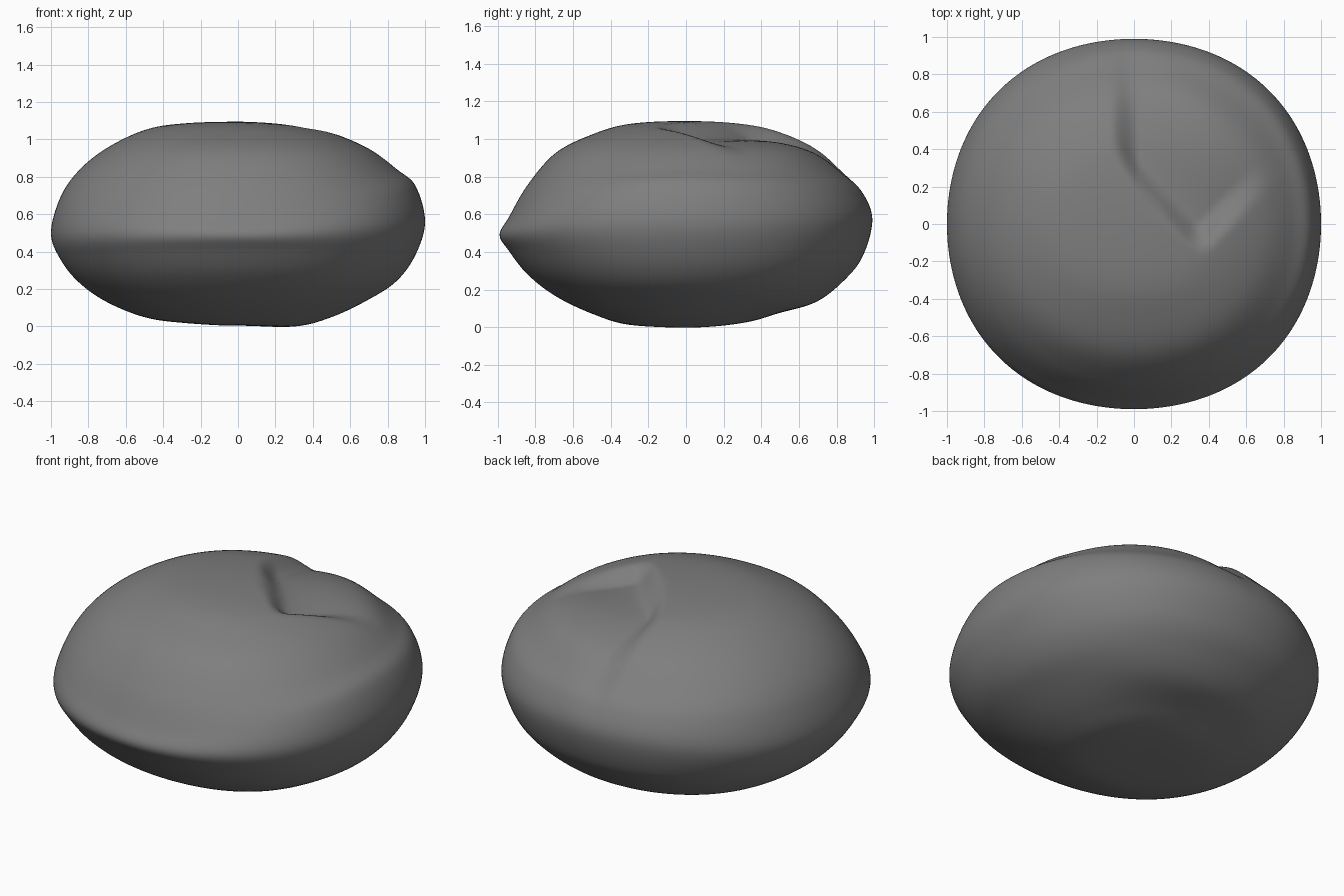
import bpy
import bmesh
import math

default = bpy.data.objects.get("Cube")
if default:
    bpy.data.objects.remove(default, do_unlink=True)

SEGMENTS, STEPS = 192, 8

# Meridian profiles: shared radii, and heights from underside to crown
RADII = [0, .3, .5, .7, .85, .95, 1, .95, .85, .7, .5, .3, 0]
EAST = [.005, 0, .05, .145, .245, .385, .56, .75, .84, .95, 1.035, 1.075, 1.095]
WEST = [.005, .02, .05, .13, .235, .36, .50, .69, .835, .955, 1.05, 1.085, 1.095]
NORTH = [.005, .022, .075, .135, .25, .38, .57, .715, .82, .95, 1.04, 1.08, 1.095]
SOUTH = [.005, .012, .07, .165, .28, .405, .49, .585, .755, .925, 1.025, 1.08, 1.095]


def smooth_curve(values, t, pole_sign):
    """Catmull-Rom through the values, reflected across both poles."""
    padded = [pole_sign * values[1]] + values + [pole_sign * values[-2]]
    i = min(int(t), len(values) - 2)
    f = t - i
    a, b, c, d = padded[i:i + 4]
    return b + f / 2 * (c - a + f * (2 * a - 5 * b + 4 * c - d
                                     + f * (3 * (b - c) + d - a)))


def ramp(distance, width):
    f = max(0.0, min(1.0, distance / width))
    return f * f * (3 - 2 * f)


def dent(x, y):
    """Shallow chip: steep on the near walls, fading out on the far side."""
    near_left = ramp(.74 * (x - .35) + .67 * (y + .2), .13)
    near_right = ramp(-.73 * (x - .36) + .69 * (y + .2), .16)
    left = ramp(x + .13, .16)
    far = ramp(.78 - .69 * x - .73 * y, .5)
    return .085 * near_left * near_right * left * far


def stone_point(t, angle):
    c, s = math.cos(angle), math.sin(angle)
    blend = [(EAST, max(c, 0)), (WEST, max(-c, 0)),
             (NORTH, max(s, 0)), (SOUTH, max(-s, 0))]
    z = sum(w * w * smooth_curve(p, t, 1) for p, w in blend)
    outline = 1 - .01 * s * s + .02 * math.sin(2 * angle) ** 2
    r = smooth_curve(RADII, t, -1) * outline
    x, y = r * c, r * s
    if t > 6:
        z -= dent(x, y)
    return x, y, z


# Stone body
bm = bmesh.new()
count = (len(RADII) - 1) * STEPS
rings = [[bm.verts.new(stone_point(k / STEPS, math.tau * j / SEGMENTS))
          for j in range(SEGMENTS)] for k in range(1, count)]
bottom = bm.verts.new(stone_point(0, 0))
top = bm.verts.new(stone_point(len(RADII) - 1, 0))
for j in range(SEGMENTS):
    n = (j + 1) % SEGMENTS
    for low, high in zip(rings, rings[1:]):
        bm.faces.new((low[j], low[n], high[n], high[j]))
    bm.faces.new((bottom, rings[0][n], rings[0][j]))
    bm.faces.new((top, rings[-1][j], rings[-1][n]))
bmesh.ops.recalc_face_normals(bm, faces=bm.faces)
for face in bm.faces:
    face.smooth = True

mesh = bpy.data.meshes.new("stone")
bm.to_mesh(mesh)
bm.free()
stone = bpy.data.objects.new("stone", mesh)
bpy.context.collection.objects.link(stone)

# Stone colour
grey = bpy.data.materials.new("stone_grey")
grey.use_nodes = True
colour = (.21, .21, .21, 1)
grey.diffuse_color = colour
grey.node_tree.nodes["Principled BSDF"].inputs["Base Color"].default_value = colour
mesh.materials.append(grey)
